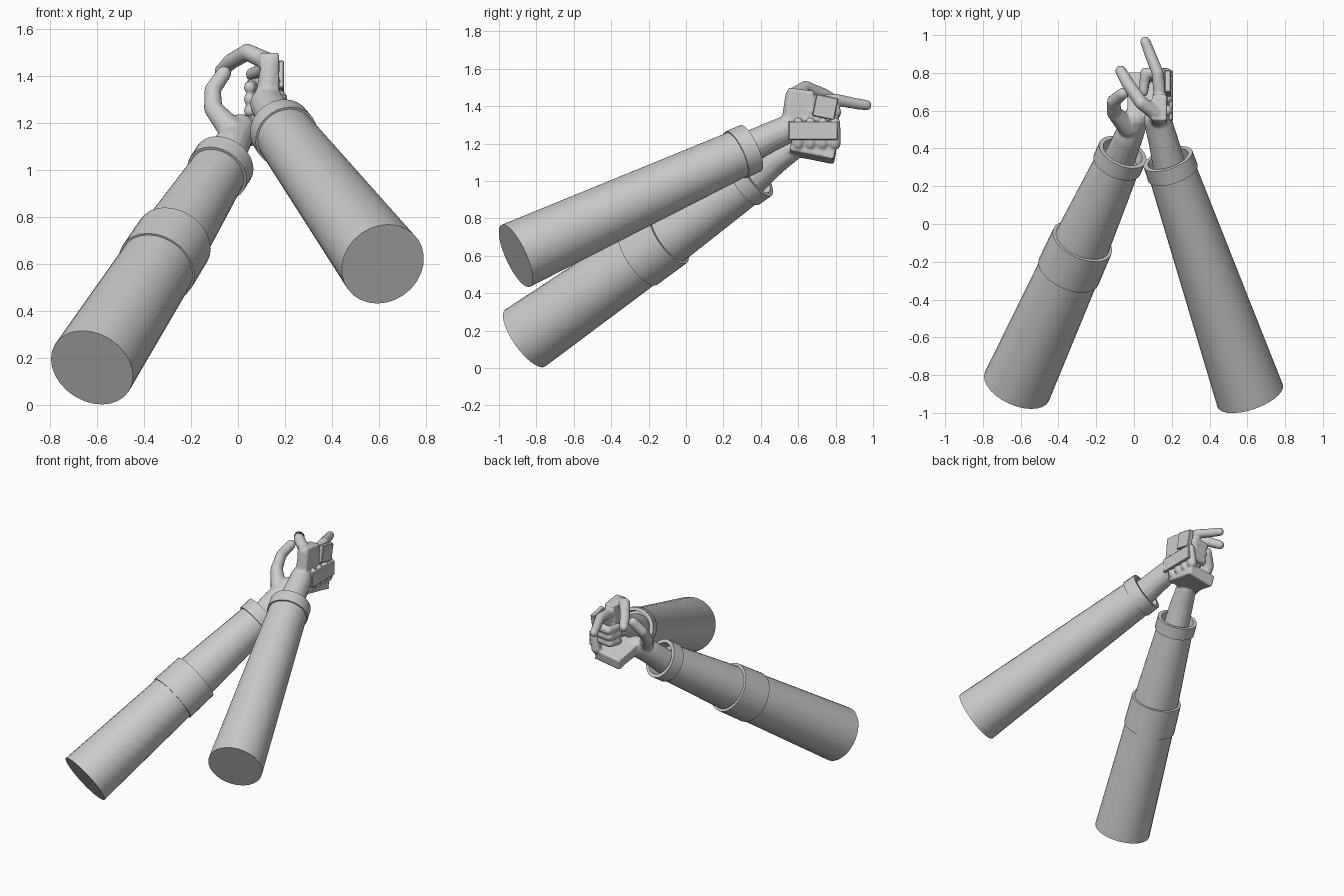
import bpy, bmesh
from mathutils import Vector, Matrix

if "Cube" in bpy.data.objects:
    bpy.data.objects.remove(bpy.data.objects["Cube"])


def finish(bm, name):
    bmesh.ops.recalc_face_normals(bm, faces=bm.faces)
    me = bpy.data.meshes.new(name)
    bm.to_mesh(me)
    bm.free()
    ob = bpy.data.objects.new(name, me)
    bpy.context.collection.objects.link(ob)
    bpy.ops.object.select_all(action='DESELECT')
    ob.select_set(True)
    bpy.context.view_layer.objects.active = ob
    return ob


def lathe(name, a, b, profile, sides=28):
    """Revolve (distance, radius) pairs around the line a -> b; zero radius closes an end."""
    a, b = Vector(a), Vector(b)
    rot = (b - a).to_track_quat('Z', 'Y').to_matrix().to_4x4()
    bm = bmesh.new()
    vs = [bm.verts.new((r, 0, d)) for d, r in profile]
    es = [bm.edges.new(p) for p in zip(vs, vs[1:])]
    bmesh.ops.spin(bm, geom=vs + es, cent=(0, 0, 0), axis=(0, 0, 1),
                   angle=6.2831853, steps=sides, use_duplicate=False)
    bmesh.ops.remove_doubles(bm, verts=bm.verts, dist=1e-4)
    bm.transform(Matrix.Translation(a) @ rot)
    ob = finish(bm, name)
    bpy.ops.object.shade_smooth_by_angle(angle=0.6)
    return ob


def tube(bm, pts):
    """Rounded chain of (x, y, z, radius) joints."""
    for p in pts:
        bmesh.ops.create_uvsphere(bm, u_segments=14, v_segments=8, radius=p[3],
                                  matrix=Matrix.Translation(p[:3]))
    for p, q in zip(pts, pts[1:]):
        u, v = Vector(p[:3]), Vector(q[:3])
        m = Matrix.Translation((u + v) / 2) @ (v - u).to_track_quat('Z', 'Y').to_matrix().to_4x4()
        bmesh.ops.create_cone(bm, cap_ends=True, segments=14, radius1=p[3], radius2=q[3],
                              depth=(v - u).length, matrix=m)


def block(bm, centre, size, rot=(0, 0, 0)):
    from mathutils import Euler
    m = Matrix.LocRotScale(Vector(centre), Euler(rot), Vector(size))
    bmesh.ops.create_cube(bm, size=1, matrix=m)


def hand(name, tubes, blocks):
    bm = bmesh.new()
    for t in tubes:
        tube(bm, t)
    for b in blocks:
        block(bm, *b)
    ob = finish(bm, name)
    rm = ob.modifiers.new("merge", 'REMESH')
    rm.mode = 'VOXEL'
    rm.voxel_size = 0.008
    rm.use_smooth_shade = True
    sm = ob.modifiers.new("soften", 'SMOOTH')
    sm.iterations = 3


# Right sleeve and cuff
RA, RB = (0.615, -0.91, 0.60), (0.18, 0.345, 1.175)
lathe("right_sleeve", RA, RB, [(0, 0), (0, 0.183), (1.38, 0.128), (1.38, 0.08)])
lathe("right_cuff", RA, RB, [(1.36, 0.125), (1.36, 0.138), (1.447, 0.136),
                             (1.447, 0.112), (1.37, 0.108), (1.37, 0)])

# Left sleeve: wide lower part, folded band, narrower upper part and cuff
LA, LB = (-0.62, -0.86, 0.16), (-0.06, 0.38, 1.03)
lathe("left_sleeve_lower", LA, LB, [(0, 0), (0, 0.186), (0.85, 0.162), (0.85, 0)])
lathe("left_sleeve_band", LA, LB, [(0.79, 0.15), (0.79, 0.172), (1.0, 0.168), (1.0, 0.14)])
lathe("left_sleeve_upper", LA, LB, [(0.85, 0.158), (1.55, 0.121), (1.55, 0.08)])
lathe("left_cuff", LA, LB, [(1.53, 0.12), (1.53, 0.134), (1.615, 0.134),
                            (1.615, 0.11), (1.54, 0.106), (1.54, 0)])

# Right hand: wrist, palm, arching thumb, pointing finger and curled fingers
hand("right_hand", [
    [(0.19, 0.30, 1.16, 0.09), (0.155, 0.44, 1.23, 0.08), (0.125, 0.55, 1.28, 0.075)],
    [(0.125, 0.56, 1.32, 0.05), (0.137, 0.57, 1.455, 0.04), (0.04, 0.64, 1.50, 0.036),
     (-0.03, 0.74, 1.46, 0.034), (-0.07, 0.81, 1.42, 0.03)],
    [(0.14, 0.66, 1.42, 0.035), (0.125, 0.80, 1.435, 0.032), (0.085, 0.90, 1.415, 0.03),
     (0.06, 0.965, 1.405, 0.028)],
] + [[(0.15, 0.66 - 0.02 * i, 1.375 - 0.05 * i, 0.03), (0.14, 0.80 - 0.01 * i, 1.37 - 0.05 * i, 0.03),
      (0.06, 0.80 - 0.01 * i, 1.36 - 0.05 * i, 0.028), (0.05, 0.70, 1.35 - 0.05 * i, 0.026)]
     for i in range(3)],
    [((0.135, 0.605, 1.39), (0.08, 0.14, 0.20), (-0.12, 0, 0))])

# Left hand: wrist, thumb, palm below and fingers wrapped around the other fist
hand("left_hand", [
    [(-0.075, 0.35, 1.0, 0.085), (-0.03, 0.46, 1.10, 0.078), (0.01, 0.56, 1.17, 0.068)],
    [(-0.03, 0.51, 1.17, 0.055), (-0.105, 0.59, 1.26, 0.04), (-0.108, 0.65, 1.34, 0.035),
     (-0.06, 0.69, 1.41, 0.032)],
] + [[(0.16, 0.60 + 0.065 * i, 1.20, 0.033), (0.175, 0.60 + 0.065 * i, 1.31, 0.03)]
     for i in range(4)],
    [((0.07, 0.68, 1.165), (0.2, 0.24, 0.08), (-0.2, -0.15, 0))])

# Flat panels lying on the outside of the fists
bm = bmesh.new()
block(bm, (0.195, 0.68, 1.27), (0.025, 0.265, 0.10))
block(bm, (0.178, 0.745, 1.395), (0.035, 0.12, 0.12), (-0.2, 0, 0))
bmesh.ops.bevel(bm, geom=bm.edges[:], offset=0.005, segments=1, affect='EDGES')
finish(bm, "finger_backs")
